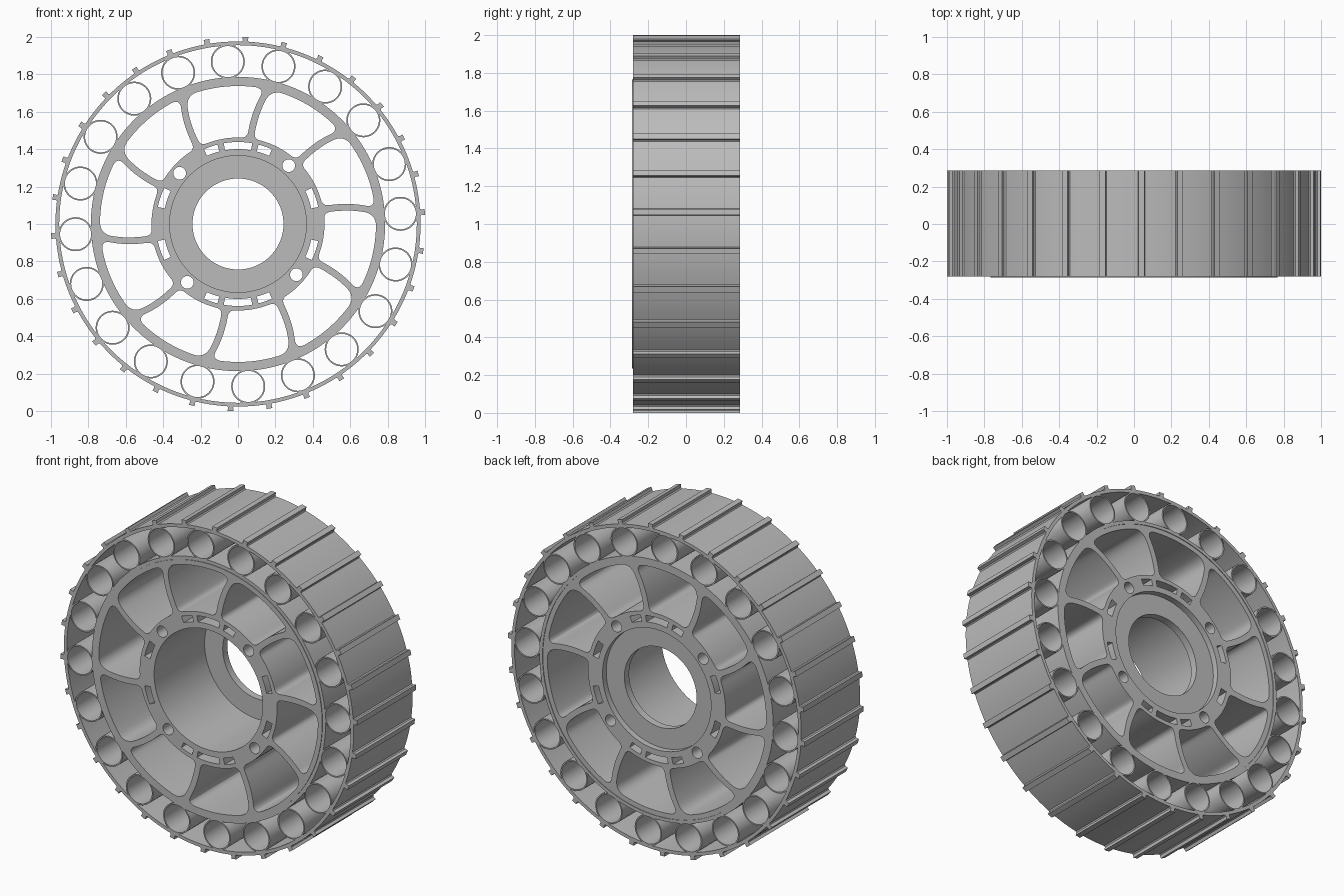
import bpy
import bmesh
from math import sin, cos, radians, degrees, pi
from mathutils import Vector, Matrix

cube = bpy.data.objects.get("Cube")
if cube:
    bpy.data.objects.remove(cube, do_unlink=True)

grey = bpy.data.materials.new("plain_grey")
grey.use_nodes = True
grey.diffuse_color = (0.5, 0.5, 0.5, 1)
grey.node_tree.nodes["Principled BSDF"].inputs["Base Color"].default_value = (0.5, 0.5, 0.5, 1)


def polar(r, deg):
    """Point at a radius and a clockwise angle from the top."""
    return Vector((r * sin(radians(deg)), r * cos(radians(deg))))


def circle(r, n=96, centre=Vector((0, 0))):
    return [centre + polar(r, 360 * i / n) for i in range(n)]


def extrude_loops(name, loops, y0, y1):
    """Fill nested outlines and extrude them along y."""
    curve = bpy.data.curves.new(name, 'CURVE')
    curve.dimensions = '2D'
    curve.fill_mode = 'BOTH'
    curve.extrude = (y1 - y0) / 2
    for loop in loops:
        spline = curve.splines.new('POLY')
        spline.points.add(len(loop) - 1)
        for point, co in zip(spline.points, loop):
            point.co = (co.x, co.y, 0, 1)
        spline.use_cyclic_u = True
    helper = bpy.data.objects.new(name + "_outline", curve)
    bpy.context.collection.objects.link(helper)
    bpy.context.view_layer.update()
    graph = bpy.context.evaluated_depsgraph_get()
    mesh = bpy.data.meshes.new_from_object(helper.evaluated_get(graph))
    bpy.data.objects.remove(helper, do_unlink=True)

    bm = bmesh.new()
    bm.from_mesh(mesh)
    bmesh.ops.remove_doubles(bm, verts=bm.verts, dist=0.0003)
    bmesh.ops.recalc_face_normals(bm, faces=bm.faces)
    bm.transform(Matrix.Translation((0, (y0 + y1) / 2, 1)) @ Matrix.Rotation(pi / 2, 4, 'X'))
    bm.to_mesh(mesh)
    bm.free()
    mesh.materials.clear()
    mesh.materials.append(grey)
    obj = bpy.data.objects.new(name, mesh)
    bpy.context.collection.objects.link(obj)
    bpy.ops.object.select_all(action='DESELECT')
    obj.select_set(True)
    bpy.context.view_layer.objects.active = obj
    bpy.ops.object.shade_smooth_by_angle(angle=radians(25))
    return obj


def fillet(a, corner, b, n=6):
    return [a * (1 - t) ** 2 + corner * 2 * t * (1 - t) + b * t * t
            for t in (i / n for i in range(1, n))]


R_IN, R_OUT = 0.462, 0.737


def spoke_edge(r, start, side):
    """Point on one flank of a curved spoke."""
    t = (r - R_IN) / (R_OUT - R_IN)
    return polar(r, start + 4.5 * t * t + side * degrees(0.018 / r))


def window(start):
    """Rounded opening between two neighbouring spokes."""
    end = start + 36
    lo, hi = 0.035, 0.055

    def flank(base, side):
        return [spoke_edge(R_IN + lo + (R_OUT - hi - R_IN - lo) * i / 8, base, side)
                for i in range(9)]

    def arc(r, gap, shift):
        pad = degrees((0.018 + gap) / r)
        a, b = start + shift + pad, end + shift - pad
        return [polar(r, a + (b - a) * i / 10) for i in range(11)]

    left, right = flank(start, 1), flank(end, -1)[::-1]
    top, bottom = arc(R_OUT, hi, 4.5), arc(R_IN, lo, 0)[::-1]
    return (left + fillet(left[-1], spoke_edge(R_OUT, start, 1), top[0])
            + top + fillet(top[-1], spoke_edge(R_OUT, end, -1), right[0])
            + right + fillet(right[-1], spoke_edge(R_IN, end, -1), bottom[0])
            + bottom + fillet(bottom[-1], spoke_edge(R_IN, start, 1), left[0]))


def slot(mid, half, r0=0.4, r1=0.438):
    steps = [mid + half * (i / 3 - 1) for i in range(7)]
    return [polar(r1, a) for a in steps] + [polar(r0, a) for a in reversed(steps)]


# Wheel body: spokes, bore, bolt holes and slots
loops = [circle(0.766, 128), circle(0.365)]
loops += [window(8.3 + 36 * i) for i in range(10)]
loops += [circle(0.034, 24, polar(0.413, 41 + 90 * i)) for i in range(4)]
for base in (0, 180):
    loops += [slot(base, 10), slot(base - 19.5, 5), slot(base + 19.5, 5)]
    loops += [slot(base + 90 + s * 19, 7) for s in (-1, 1)]
extrude_loops("spoked_wheel", loops, -0.285, 0.281)

# Retaining lip at the back of the bore
extrude_loops("hub_lip", [circle(0.368), circle(0.243)], 0.2, 0.245)

# Tyre: inner band, tubes and ribbed outer band
extrude_loops("tyre_inner_band", [circle(0.786, 128), circle(0.766, 128)], -0.281, 0.285)

tubes = []
for i in range(20):
    centre = polar(0.869, -3.6 + 18 * i)
    tubes += [circle(0.091, 40, centre), circle(0.083, 40, centre)]
extrude_loops("cushion_tubes", tubes, -0.281, 0.285)

outline = []
for i in range(30):
    a = 2.3 + 12 * i
    outline += [polar(0.975, a - 1.1), polar(0.982, a - 0.8), polar(1, a - 0.9),
                polar(1, a + 0.9), polar(0.982, a + 0.8), polar(0.975, a + 1.1)]
    outline += [polar(0.975, a + 1.1 + 9.8 * k / 5) for k in range(1, 5)]
extrude_loops("ribbed_tread", [outline, circle(0.955, 128)], -0.281, 0.285)
